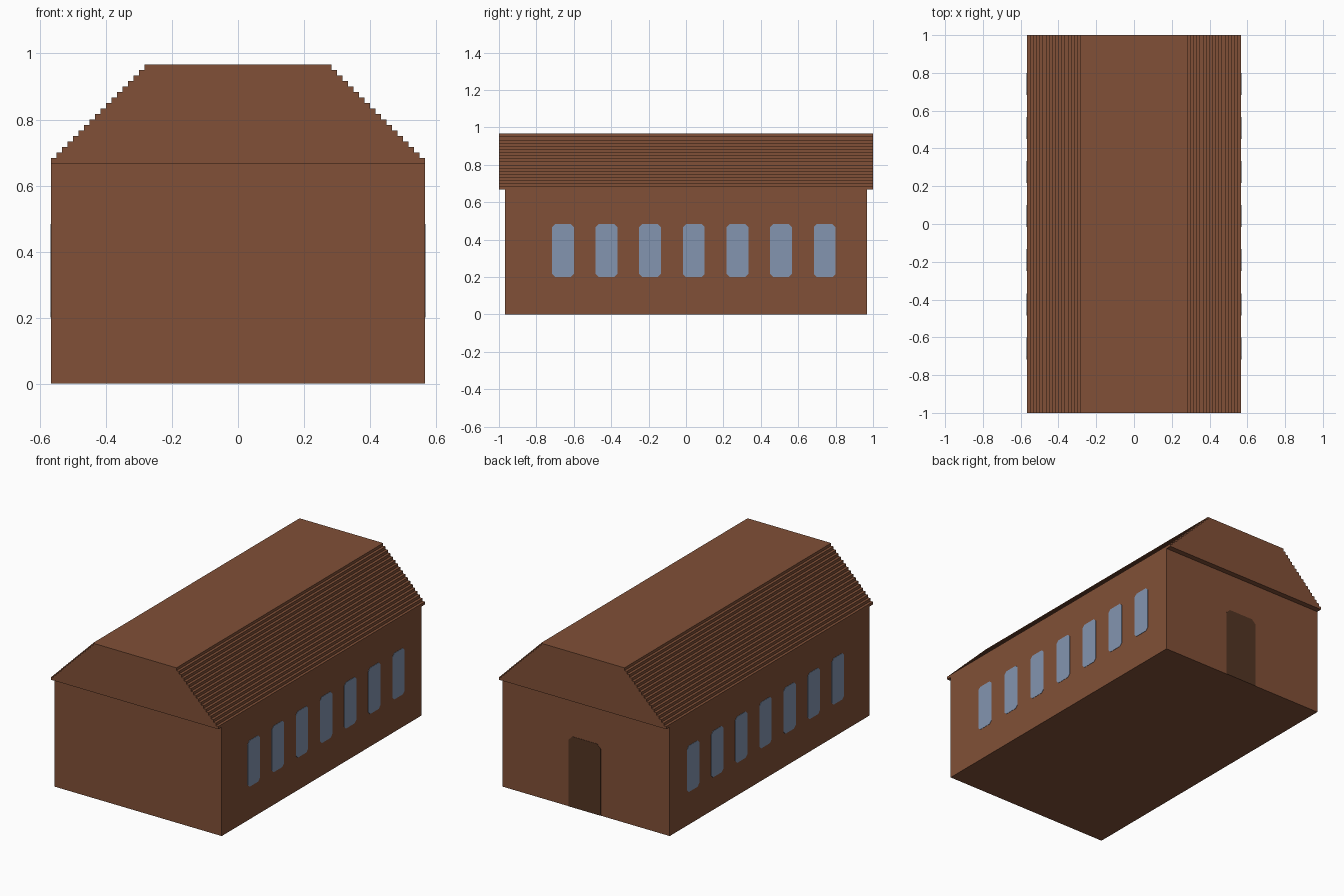
import bpy, bmesh
from mathutils import Vector

if "Cube" in bpy.data.objects:
    bpy.data.objects.remove(bpy.data.objects["Cube"])

U = 1 / 60  # model grid unit


def material(name, rgb):
    lin = [((c / 255 + 0.055) / 1.055) ** 2.4 for c in rgb]
    m = bpy.data.materials.new(name)
    m.diffuse_color = (*lin, 1)
    m.use_nodes = True
    m.node_tree.nodes["Principled BSDF"].inputs["Base Color"].default_value = m.diffuse_color
    return m


brown = material("brown_wood", (129, 80, 55))
dark = material("dark_door_wood", (83, 53, 35))
blue = material("blue_glass", (131, 149, 176))


def prism(name, points, depth, mat):
    """Extrude a closed outline of 3D points along the depth vector."""
    bm = bmesh.new()
    face = bm.faces.new([bm.verts.new(Vector(p) * U) for p in points])
    out = bmesh.ops.extrude_face_region(bm, geom=[face])
    moved = [v for v in out["geom"] if isinstance(v, bmesh.types.BMVert)]
    bmesh.ops.translate(bm, verts=moved, vec=Vector(depth) * U)
    bmesh.ops.recalc_face_normals(bm, faces=bm.faces)
    mesh = bpy.data.meshes.new(name)
    bm.to_mesh(mesh)
    bm.free()
    mesh.materials.append(mat)
    obj = bpy.data.objects.new(name, mesh)
    bpy.context.collection.objects.link(obj)
    return obj


def cut_corners(a0, a1, z0, z1, c, bottom=True):
    """Rectangle outline with clipped corners."""
    low = [(a0 + c, z0), (a1 - c, z0), (a1, z0 + c)] if bottom else [(a0, z0), (a1, z0)]
    top = [(a1, z1 - c), (a1 - c, z1), (a0 + c, z1), (a0, z1 - c)]
    return low + top + ([(a0, z0 + c)] if bottom else [])


# Walls
prism("walls", [(-17 * 2, -58, 0), (34, -58, 0), (34, 58, 0), (-34, 58, 0)],
      (0, 0, 40), brown)

# Stepped roof: 18 courses, each one unit narrower per side
right = []
for i in range(18):
    right += [(34 - i, 40 + i), (34 - i, 41 + i)]
outline = right + [(-x, z) for x, z in reversed(right)]
prism("stepped_roof", [(x, -60, z) for x, z in outline], (0, 120, 0), brown)

# Seven windows on each long side
T = 0.1  # plate thickness in grid units
for side, label in ((1, "right"), (-1, "left")):
    for i in range(7):
        y = -43 + 14 * i
        shape = cut_corners(y, y + 7, 12, 29, 1)
        prism(f"window_{label}_{i + 1}", [(34 * side, a, z) for a, z in shape],
              (T * side, 0, 0), blue)

# Back door
shape = cut_corners(-6, 7, 0, 26, 1.5, bottom=False)
prism("back_door", [(a, 58, z) for a, z in shape], (0, T, 0), dark)
